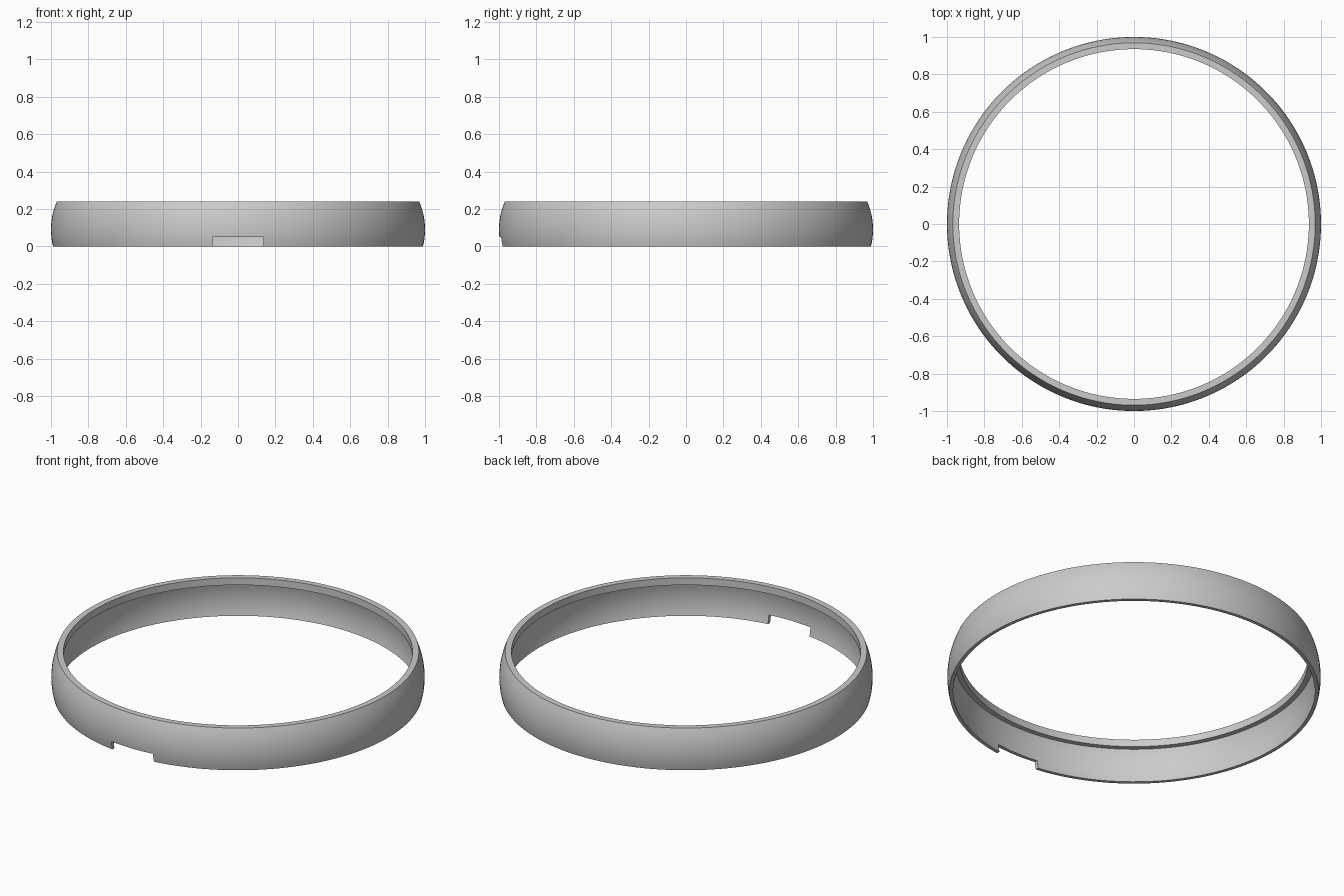
import bpy
import bmesh
from math import cos, sin, tau, radians

if "Cube" in bpy.data.objects:
    bpy.data.objects.remove(bpy.data.objects["Cube"])

SEGMENTS = 192
HEIGHT = 0.24
BULGE_Z, BULGE_R = 0.09, 0.375   # height and radius of the wall's curve
WALL = 0.02


def wall_radius(z):
    """Outer radius of the barrel-shaped wall at height z."""
    return 1 - BULGE_R + (BULGE_R ** 2 - (z - BULGE_Z) ** 2) ** 0.5


def make_object(name, bm):
    mesh = bpy.data.meshes.new(name)
    bmesh.ops.recalc_face_normals(bm, faces=bm.faces)
    bm.to_mesh(mesh)
    bm.free()
    obj = bpy.data.objects.new(name, mesh)
    bpy.context.collection.objects.link(obj)
    return obj


# Grey material
grey = bpy.data.materials.new("plain grey")
grey.use_nodes = True
colour = (0.6, 0.6, 0.6, 1)
grey.diffuse_color = colour
grey.node_tree.nodes["Principled BSDF"].inputs["Base Color"].default_value = colour

# Closed cross-section: curved outside, flat top, inner lip, curved inside
lip_r, lip_z, steps = 0.935, 0.198, 12
outer = [(wall_radius(HEIGHT * i / steps), HEIGHT * i / steps) for i in range(steps + 1)]
inner = [(wall_radius(lip_z * i / steps) - WALL, lip_z * i / steps) for i in range(steps, -1, -1)]
profile = outer + [(lip_r, HEIGHT), (lip_r, lip_z)] + inner

# Ring swept around the vertical axis
bm = bmesh.new()
rings = [[bm.verts.new((r * cos(tau * s / SEGMENTS), r * sin(tau * s / SEGMENTS), z))
          for r, z in profile] for s in range(SEGMENTS)]
for s in range(SEGMENTS):
    a, b = rings[s], rings[(s + 1) % SEGMENTS]
    for i in range(len(profile)):
        j = (i + 1) % len(profile)
        bm.faces.new((a[i], b[i], b[j], a[j]))
ring = make_object("ring", bm)
ring.data.materials.append(grey)

# Notch cut through the lower edge at the front
bm = bmesh.new()
bmesh.ops.create_cube(bm, size=1)
bmesh.ops.scale(bm, vec=(0.272, 0.3, 0.1), verts=bm.verts)
bmesh.ops.translate(bm, vec=(0, -0.97, 0), verts=bm.verts)
cutter = make_object("notch_cutter", bm)
cutter.hide_render = True
cutter.data.materials.append(grey)

cut = ring.modifiers.new("notch", "BOOLEAN")
cut.operation = "DIFFERENCE"
cut.solver = "EXACT"
cut.object = cutter

# Bake the cut, then smooth the curved faces and keep the rims sharp
bpy.ops.object.select_all(action="DESELECT")
ring.select_set(True)
bpy.context.view_layer.objects.active = ring
bpy.ops.object.modifier_apply(modifier=cut.name)
bpy.data.objects.remove(cutter)
bpy.ops.object.shade_smooth_by_angle(angle=radians(30))
